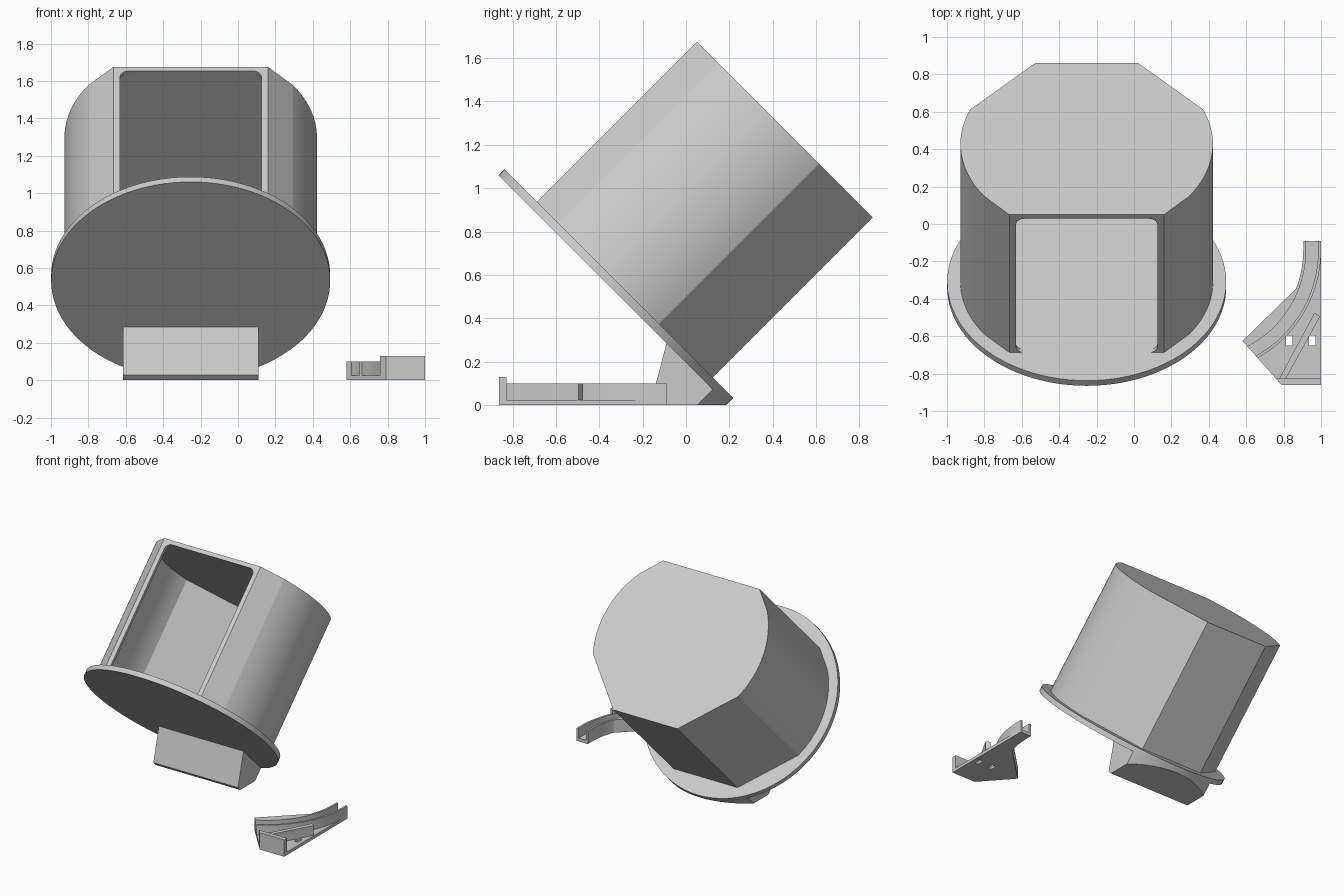
import bpy, bmesh, math
from mathutils import Vector

if "Cube" in bpy.data.objects:
    bpy.data.objects.remove(bpy.data.objects["Cube"])

grey = bpy.data.materials.new("light grey")
grey.diffuse_color = (0.6, 0.6, 0.6, 1)
grey.use_nodes = True
grey.node_tree.nodes["Principled BSDF"].inputs["Base Color"].default_value = grey.diffuse_color

S = math.sqrt(0.5)
CX, CY, CZ = -0.253, -0.3375, 0.5325      # centre of the tilted disc's underside
DISC_R, DISC_T, TOP = 0.746, 0.039, 1.082


def tilted(x, v, w):
    """x across, v up along the disc, w along the tilted axis."""
    return Vector((CX + x, CY + (w - v) * S, CZ + (w + v) * S))


def tilted_opening(x, w, v):
    return tilted(x, v, w)


def upright(x, y, z):
    return Vector((x, y, z))


def finish(name, bm):
    bmesh.ops.recalc_face_normals(bm, faces=bm.faces)
    mesh = bpy.data.meshes.new(name)
    bm.to_mesh(mesh)
    bm.free()
    mesh.materials.append(grey)
    ob = bpy.data.objects.new(name, mesh)
    bpy.context.collection.objects.link(ob)
    return ob


def prism(name, pts, lo, hi, frame):
    bm = bmesh.new()
    a = [bm.verts.new(frame(p[0], p[1], lo)) for p in pts]
    b = [bm.verts.new(frame(p[0], p[1], hi)) for p in pts]
    bm.faces.new(a)
    bm.faces.new(b)
    for i in range(len(pts)):
        j = (i + 1) % len(pts)
        bm.faces.new((a[i], a[j], b[j], b[i]))
    return finish(name, bm)


def arc(cx, cy, r, a0, a1, n):
    return [(cx + r * math.cos(math.radians(a0 + (a1 - a0) * i / n)),
             cy + r * math.sin(math.radians(a0 + (a1 - a0) * i / n))) for i in range(n + 1)]


def activate(ob):
    bpy.ops.object.select_all(action='DESELECT')
    ob.select_set(True)
    bpy.context.view_layer.objects.active = ob


def cut(ob, cutter):
    m = ob.modifiers.new("cut", 'BOOLEAN')
    m.operation, m.solver, m.object = 'DIFFERENCE', 'EXACT', cutter
    activate(ob)
    bpy.ops.object.modifier_apply(modifier=m.name)
    bpy.data.objects.remove(cutter)


def smooth(ob, angle):
    activate(ob)
    bpy.ops.object.shade_smooth_by_angle(angle=math.radians(angle))


# Tilted base disc
disc = prism("base_disc", arc(0, 0, DISC_R, 0, 356.25, 95), 0, DISC_T, tilted)
smooth(disc, 20)

# Drum: round sides, flat front and a chamfered flat back
half = [(0.413, 0.534)] + arc(0, 0, 0.675, 36, -22.8, 16) + [(0.275, -0.612)]
outer = half + [(-x, v) for x, v in reversed(half)]
drum = prism("drum", outer, 0.03, TOP, tilted)

# Hollow inside, then a rounded window through the flat front
inner = [(x * 0.955, v * 0.955) for x, v in outer]
cut(drum, prism("cavity_cutter", inner, -0.1, 1.052, tilted))
r, hw, lo, hi = 0.045, 0.378, DISC_T, 1.051
window = (arc(hw - r, hi - r, r, 0, 90, 8) + arc(r - hw, hi - r, r, 90, 180, 8)
          + arc(r - hw, lo + r, r, 180, 270, 8) + arc(hw - r, lo + r, r, 270, 360, 8))
cut(drum, prism("window_cutter", window, 0.45, 0.65, tilted_opening))
smooth(drum, 7)

# Foot wedge, its back following the disc's rim
bm = bmesh.new()
rows = []
for i in range(25):
    x = -0.363 + 0.726 * i / 24
    rim = tilted(x, -math.sqrt(DISC_R ** 2 - x * x), 0)
    section = [(-0.13, 0), (-0.157, 0.028), (-0.09, 0.285),
               (rim.y, rim.z), (rim.y - rim.z, 0)]
    rows.append([bm.verts.new((CX + x, y, z)) for y, z in section])
for a, b in zip(rows, rows[1:]):
    for k in range(5):
        m = (k + 1) % 5
        bm.faces.new((a[k], a[m], b[m], b[k]))
bm.faces.new(rows[0])
bm.faces.new(rows[-1])
smooth(finish("foot", bm), 20)

# Separate curved guide: floor plate with two slots
GX, GY, H, FLOOR = 0.34, -0.14, 0.1, 0.024
edge = [(0.58, -0.625)] + arc(GX, GY, 0.565, -21.4, 0, 8) + [(0.905, -0.09)]
plate = prism("guide_floor", edge + [(1, -0.09), (1, -0.862), (0.79, -0.862)], 0, FLOOR, upright)
for x in (0.813, 0.935):
    slot = [(x, -0.65), (x + 0.035, -0.65), (x + 0.035, -0.595), (x, -0.595)]
    cut(plate, prism("slot_cutter", slot, -0.1, 0.2, upright))
smooth(plate, 15)

# Guide walls either side of the curved channel
left = edge + [(0.92, -0.09)] + arc(GX, GY, 0.58, 0, -62.6, 20)
smooth(prism("guide_inner_wall", left, 0, H, upright), 15)
right = ([(0.985, -0.09)] + arc(GX, GY, 0.645, 0, -61.2, 20)
         + arc(GX, GY, 0.66, -60.8, 0, 20) + [(1, -0.09)])
smooth(prism("guide_outer_wall", right, 0.01, H, upright), 15)

# Diagonal brace and front stop
prism("guide_brace", [(0.775, -0.83), (0.81, -0.83), (0.995, -0.495), (0.965, -0.475)],
      0.01, H, upright)
prism("guide_front_stop", [(0.79, -0.862), (1, -0.862), (1, -0.827), (0.76, -0.827)],
      0, 0.13, upright)
